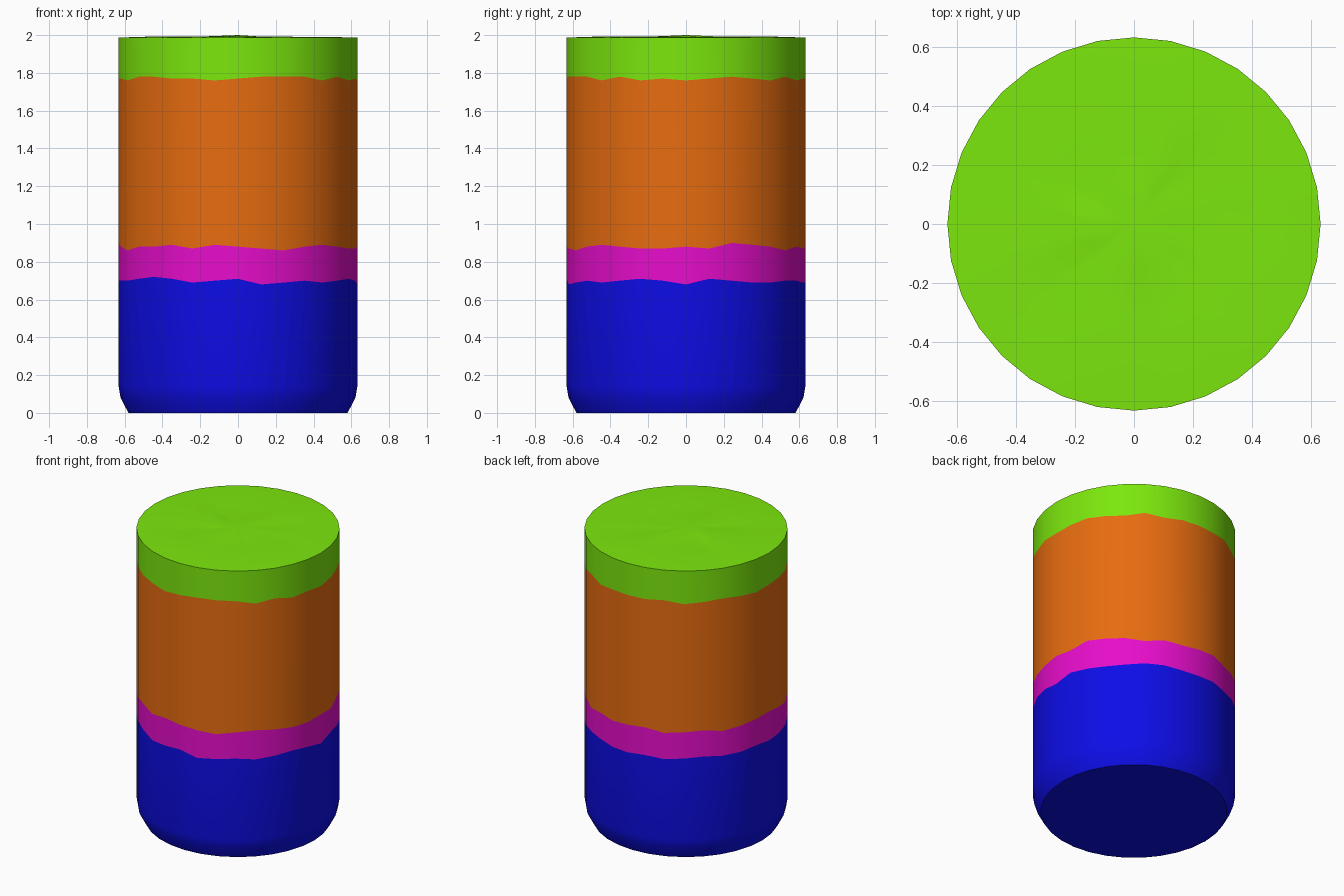
import bpy, bmesh, math, random

SIDES = 32
RADIUS = 0.632
random.seed(4)

cube = bpy.data.objects.get("Cube")
if cube:
    bpy.data.objects.remove(cube, do_unlink=True)


def make_material(name, colour):
    mat = bpy.data.materials.new(name)
    mat.use_nodes = True
    rgba = (*colour, 1)
    mat.diffuse_color = rgba
    mat.node_tree.nodes["Principled BSDF"].inputs["Base Color"].default_value = rgba
    return mat


def wavy(base, offsets):
    """Ring at the wall radius whose heights waver by hundredths of a unit."""
    return RADIUS, [base + step / 100 for step in offsets]


def flat(radius, height):
    return radius, [height] * SIDES


def make_layer(name, material, rings, bottom=False, peak=None):
    """Loft rings from bottom to top; optionally close the floor or the top."""
    bm = bmesh.new()
    loops = []
    for radius, heights in rings:
        loop = []
        for k, z in enumerate(heights):
            angle = math.tau * k / SIDES
            loop.append(bm.verts.new((radius * math.cos(angle), radius * math.sin(angle), z)))
        loops.append(loop)
    for low, high in zip(loops, loops[1:]):
        for k in range(SIDES):
            n = (k + 1) % SIDES
            bm.faces.new((low[k], low[n], high[n], high[k]))
    if bottom:
        bm.faces.new(loops[0][::-1])
    if peak is not None:
        centre = bm.verts.new((0, 0, peak))
        for k in range(SIDES):
            bm.faces.new((loops[-1][k], loops[-1][(k + 1) % SIDES], centre))
    mesh = bpy.data.meshes.new(name)
    bm.to_mesh(mesh)
    bm.free()
    mesh.materials.append(material)
    obj = bpy.data.objects.new(name, mesh)
    bpy.context.collection.objects.link(obj)
    bpy.ops.object.select_all(action='DESELECT')
    obj.select_set(True)
    bpy.context.view_layer.objects.active = obj
    bpy.ops.object.shade_smooth_by_angle(angle=math.radians(40))
    return obj


# Uneven seams between the layers, counter-clockwise from +x
blue_seam = wavy(0.70, [-2, 1, 0, -1, -1, 0, 0, -1, -1, 0, -1, 0, 1, 0, 0, 1,
                        0, 0, 0, 1, 2, 1, -1, 0, 1, -2, -1, 0, -1, 0, 1, 0])
magenta_seam = wavy(0.88, [0, -1, 2, 1, 0, -2, 0, -1, 0, 1, -1, 0, 1, -1, 0, 1,
                           2, 0, -2, 0, 0, 1, -1, 1, 0, -1, -2, 0, 1, 0, -1, -1])
orange_seam = wavy(1.77, [-1, 0, 1, 0, -1, 1, -1, 0, 0, 0, 1, -1, 0, 1, 0, -1,
                          0, 0, -1, 1, 1, 0, 0, -1, 0, 1, 1, 1, -1, 1, -1, 0])

# Gently rippled top surface
rim = flat(RADIUS, 1.987)
ripple = [random.uniform(-1, 1) for _ in range(SIDES)]
ripples = []
for share in (0.75, 0.5, 0.25):
    ripples.append((RADIUS * share, [1.991 + 0.004 * r * (1.1 - share) for r in ripple]))

# Four stacked layers
make_layer("bottom_layer", make_material("blue", (0.004, 0.004, 0.8)),
           [flat(0.58, 0), flat(0.622, 0.08), flat(RADIUS, 0.14), blue_seam], bottom=True)
make_layer("thin_layer", make_material("magenta", (0.8, 0.004, 0.6)),
           [blue_seam, magenta_seam])
make_layer("thick_layer", make_material("orange", (0.8, 0.15, 0.005)),
           [magenta_seam, orange_seam])
make_layer("top_layer", make_material("green", (0.2, 0.8, 0.004)),
           [orange_seam, rim, *ripples], peak=2.0)
